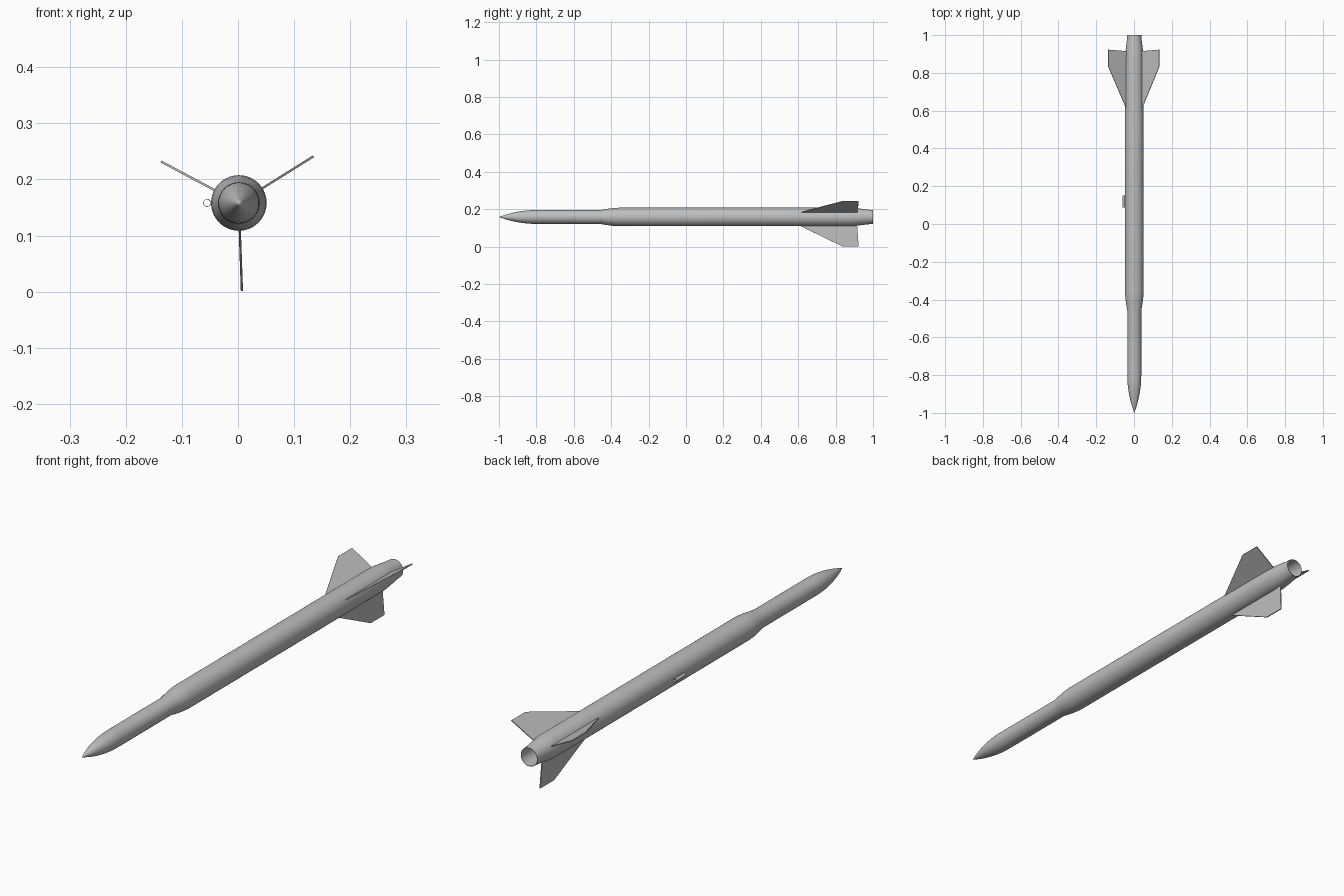
import bpy
import bmesh
import math
from mathutils import Vector

cube = bpy.data.objects.get("Cube")
if cube:
    bpy.data.objects.remove(cube, do_unlink=True)

AXIS = Vector((0.0015, 0, 0.158))  # centre line of the rocket
BODY_R, NOSE_R = 0.0495, 0.037

grey = bpy.data.materials.new("light_grey")
grey.use_nodes = True
grey.diffuse_color = (0.52, 0.52, 0.52, 1)
grey.node_tree.nodes["Principled BSDF"].inputs["Base Color"].default_value = grey.diffuse_color


def add_object(name, bm, location, smooth=True):
    bmesh.ops.recalc_face_normals(bm, faces=bm.faces)
    mesh = bpy.data.meshes.new(name)
    bm.to_mesh(mesh)
    bm.free()
    mesh.materials.append(grey)
    obj = bpy.data.objects.new(name, mesh)
    obj.location = location
    bpy.context.collection.objects.link(obj)
    if smooth:
        bpy.ops.object.select_all(action="DESELECT")
        obj.select_set(True)
        bpy.context.view_layer.objects.active = obj
        bpy.ops.object.shade_smooth_by_angle(angle=math.radians(30))
    return obj


def lathe(name, profile, location, steps, closed=False):
    """Revolve (radius, y) points about the y axis."""
    bm = bmesh.new()
    verts = [bm.verts.new((r, y, 0)) for r, y in profile]
    pairs = list(zip(verts, verts[1:]))
    if closed:
        pairs.append((verts[-1], verts[0]))
    edges = [bm.edges.new(p) for p in pairs]
    bmesh.ops.spin(bm, geom=verts + edges, cent=(0, 0, 0), axis=(0, 1, 0),
                   angle=math.tau, steps=steps)
    bmesh.ops.remove_doubles(bm, verts=bm.verts, dist=0.00002)
    return add_object(name, bm, location, True)


# Body: ogive nose, slim front tube, flared shoulder, main tube, hollow boat tail
nose_len = 0.2
rho = (NOSE_R ** 2 + nose_len ** 2) / (2 * NOSE_R)
profile = []
for i in range(13):
    d = nose_len * i / 12
    r = math.sqrt(rho ** 2 - (nose_len - d) ** 2) + NOSE_R - rho
    profile.append((max(r, 0), d - 1))
profile += [(NOSE_R, -0.46), (0.0435, -0.42), (0.0475, -0.39), (BODY_R, -0.36), (BODY_R, 0.88),
            (0.0475, 0.905), (0.044, 0.935), (0.0395, 0.97), (0.037, 1.0),
            (0.0355, 1.0), (0.0355, 0.5), (0, 0.5)]
lathe("rocket_body", profile, AXIS, 64)

# Launch lug: thin open tube on the right side
lathe("launch_lug", [(0.007, 0.088), (0.007, 0.15), (0.006, 0.15), (0.006, 0.088)],
      AXIS + Vector((-0.0565, 0, 0)), 24, closed=True)

# Three swept fins, evenly spaced about the axis
FIN = [(0.045, 0.605), (0.157, 0.835), (0.157, 0.923), (0.042, 0.915)]
HALF = 0.002
for name, degrees in (("left_fin", 32), ("right_fin", 152), ("bottom_fin", 272)):
    a = math.radians(degrees)
    out = Vector((math.cos(a), 0, math.sin(a)))
    side = Vector((-math.sin(a), 0, math.cos(a))) * HALF
    bm = bmesh.new()
    face = bm.faces.new([bm.verts.new(out * r + Vector((0, y, 0)) - side) for r, y in FIN])
    ext = bmesh.ops.extrude_face_region(bm, geom=[face], use_keep_orig=True)
    moved = [v for v in ext["geom"] if isinstance(v, bmesh.types.BMVert)]
    bmesh.ops.translate(bm, verts=moved, vec=side * 2)
    add_object(name, bm, AXIS, smooth=False)
